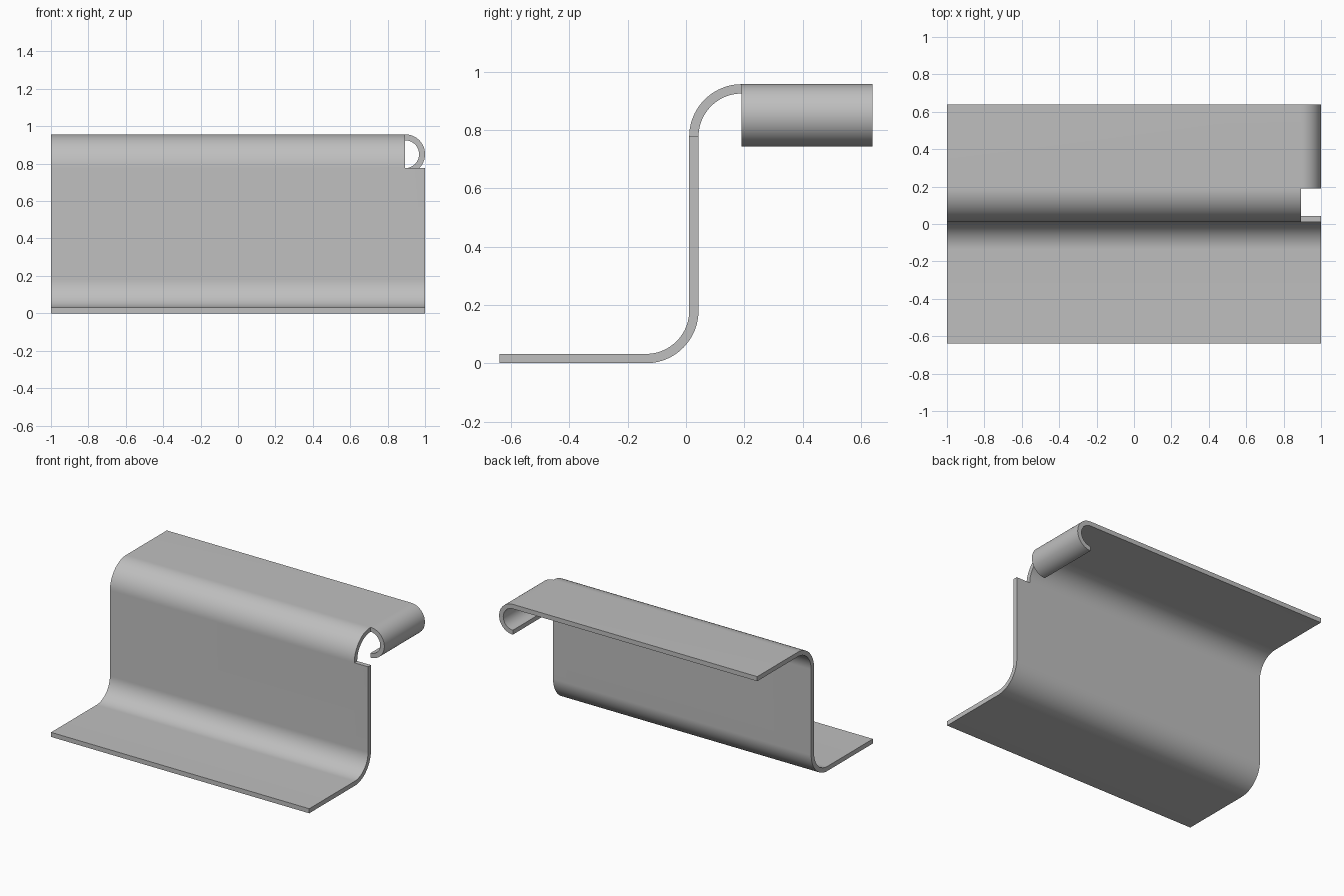
import bpy
import bmesh
from math import sin, cos, radians

if "Cube" in bpy.data.objects:
    bpy.data.objects.remove(bpy.data.objects["Cube"], do_unlink=True)

THICK = 0.032
HALF = THICK / 2
TOP = 0.957 - HALF          # mid-plane height of the upper flange
BEND = 0.164                # mid-plane radius of the two large bends
CURL = 0.0905               # mid-plane radius of the rolled tab
SLOT_X = 1 - HALF - CURL    # side of the slot, where the tab starts to roll
SLOT_Y = 0.191
DEPTH = 0.64


def arc(cu, cv, radius, start, end, steps):
    """Points of a circular arc in a plane."""
    angles = [radians(start + (end - start) * i / steps) for i in range(steps + 1)]
    return [(cu + radius * cos(a), cv + radius * sin(a)) for a in angles]


def strip(bm, rail_a, rail_b):
    """Quads between two rails with the same number of points."""
    a = [bm.verts.new(p) for p in rail_a]
    b = [bm.verts.new(p) for p in rail_b]
    for i in range(len(a) - 1):
        bm.faces.new((a[i], b[i], b[i + 1], a[i + 1]))


def rail(x, path):
    return [(x, y, z) for y, z in path]


bm = bmesh.new()

# Lower flange, lower bend and web
web_y = SLOT_Y - BEND
lower = [(-DEPTH, HALF)] + arc(web_y - BEND, HALF + BEND, BEND, -90, 0, 24)
lower.append((web_y, TOP - BEND))
strip(bm, rail(-1, lower), rail(SLOT_X, lower))
strip(bm, rail(SLOT_X, lower), rail(1, lower))

# Upper bend and upper flange, stopping at the slot
upper = arc(SLOT_Y, TOP - BEND, BEND, 180, 90, 24) + [(DEPTH, TOP)]
strip(bm, rail(-1, upper), rail(SLOT_X, upper))

# Rolled tab behind the slot
roll = arc(SLOT_X, TOP - CURL, CURL, 90, -90, 32)
strip(bm, [(x, SLOT_Y, z) for x, z in roll], [(x, DEPTH, z) for x, z in roll])

bmesh.ops.remove_doubles(bm, verts=bm.verts, dist=0.0001)
bmesh.ops.recalc_face_normals(bm, faces=bm.faces)
mesh = bpy.data.meshes.new("bent_sheet_bracket")
bm.to_mesh(mesh)
bm.free()

bracket = bpy.data.objects.new("bent_sheet_bracket", mesh)
bpy.context.collection.objects.link(bracket)

# Grey metal
grey = bpy.data.materials.new("grey_metal")
grey.use_nodes = True
colour = (0.52, 0.52, 0.52, 1)
grey.diffuse_color = colour
grey.node_tree.nodes["Principled BSDF"].inputs["Base Color"].default_value = colour
mesh.materials.append(grey)

# Sheet thickness, then smooth bends with crisp cut edges
for other in bpy.context.selected_objects:
    other.select_set(False)
bracket.select_set(True)
bpy.context.view_layer.objects.active = bracket
solid = bracket.modifiers.new("thickness", 'SOLIDIFY')
solid.thickness = THICK
solid.offset = 0
solid.use_even_offset = True
bpy.ops.object.modifier_apply(modifier=solid.name)
bpy.ops.object.shade_smooth_by_angle(angle=radians(30))
